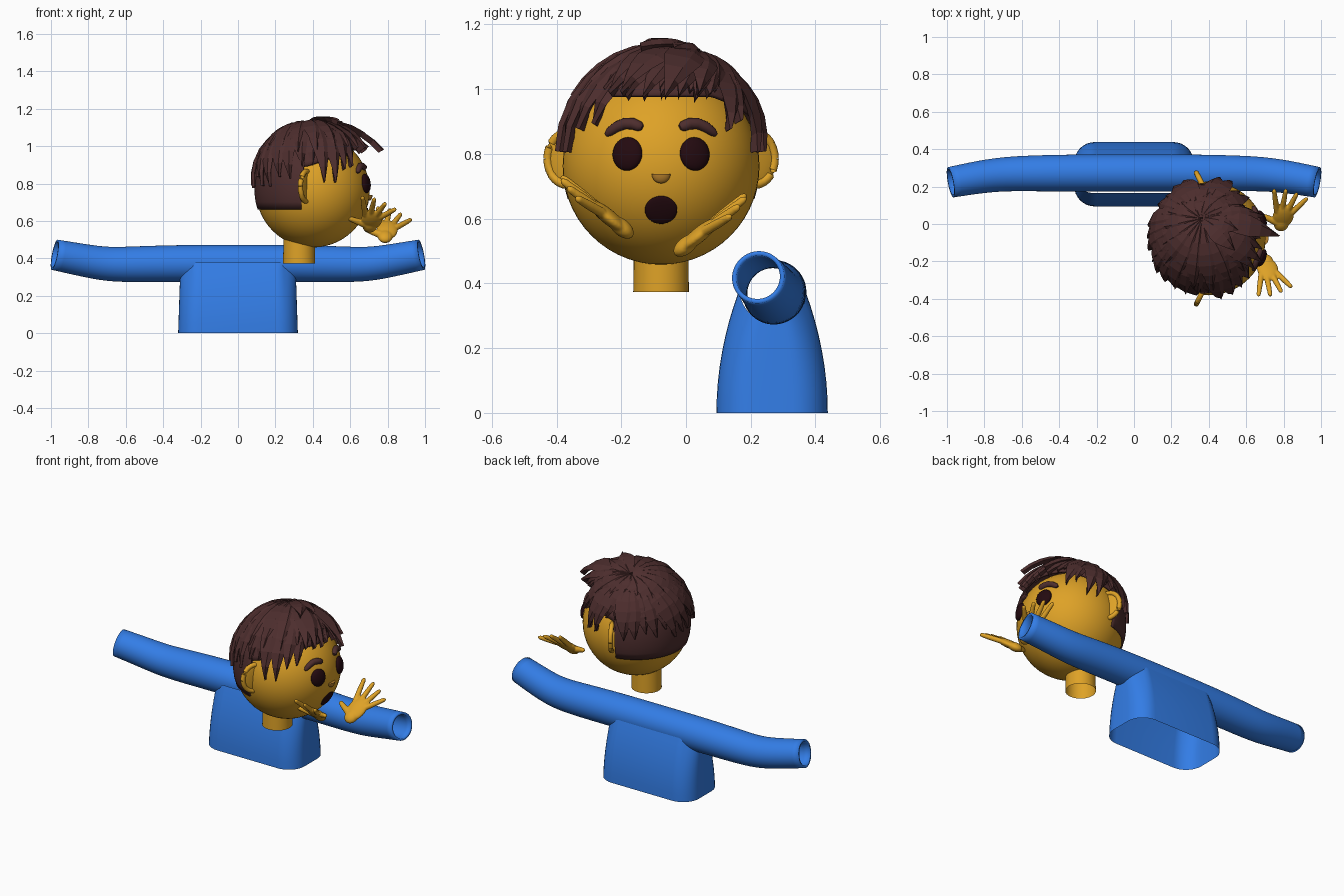
import bpy, bmesh, math, random
from math import sin, cos, pi, radians, sqrt
from mathutils import Vector, Matrix

random.seed(4)
if "Cube" in bpy.data.objects:
    bpy.data.objects.remove(bpy.data.objects["Cube"])


def material(name, rgb):
    m = bpy.data.materials.new(name)
    m.use_nodes = True
    m.diffuse_color = (*rgb, 1)
    m.node_tree.nodes["Principled BSDF"].inputs["Base Color"].default_value = (*rgb, 1)
    return m


SKIN = material("golden skin", (0.73, 0.36, 0.02))
BLUE = material("blue cloth", (0.033, 0.205, 0.79))
HAIR = material("dark brown hair", (0.075, 0.027, 0.027))
DARK = material("near black brown", (0.017, 0.003, 0.005))
NOSE = material("nose tan", (0.46, 0.21, 0.025))

HEAD = Vector((0.40, -0.077, 0.762))
R = 0.304


def finish(name, bm, mat, smooth=True):
    bmesh.ops.recalc_face_normals(bm, faces=bm.faces)
    me = bpy.data.meshes.new(name)
    bm.to_mesh(me)
    bm.free()
    ob = bpy.data.objects.new(name, me)
    bpy.context.collection.objects.link(ob)
    me.materials.append(mat)
    if smooth:
        for o in bpy.context.selected_objects:
            o.select_set(False)
        ob.select_set(True)
        bpy.context.view_layer.objects.active = ob
        bpy.ops.object.shade_smooth_by_angle(angle=radians(40))
    return ob


def modify(ob, kind, **settings):
    mod = ob.modifiers.new(kind.title(), kind)
    for key, value in settings.items():
        setattr(mod, key, value)


def loft(bm, rings, closed=True, caps=False):
    rows = [[bm.verts.new(p) for p in ring] for ring in rings]
    n = len(rows[0])
    for a, b in zip(rows, rows[1:]):
        for i in range(n if closed else n - 1):
            j = (i + 1) % n
            bm.faces.new((a[i], a[j], b[j], b[i]))
    if caps:
        bm.faces.new(rows[0])
        bm.faces.new(rows[-1])


def tube(bm, path, sides, caps=False):
    """Round tube through (point, radius) pairs."""
    pts = [Vector(p) for p, _ in path]
    rings = []
    for k, (_, r) in enumerate(path):
        t = (pts[min(k + 1, len(pts) - 1)] - pts[max(k - 1, 0)]).normalized()
        ref = Vector((0, 0, 1)) if abs(t.z) < 0.9 else Vector((0, 1, 0))
        u = t.cross(ref).normalized()
        v = t.cross(u)
        rings.append([pts[k] + r * (u * cos(a) + v * sin(a))
                      for a in (2 * pi * i / sides for i in range(sides))])
    loft(bm, rings, caps=caps)


def ellipsoid(bm, centre, size, rot=Matrix(), seg=32):
    mat = Matrix.Translation(centre) @ rot.to_4x4() @ Matrix.Diagonal((*size, 1))
    bmesh.ops.create_uvsphere(bm, u_segments=seg, v_segments=seg // 2, radius=1, matrix=mat)


def on_head(y, z, lift=0.0):
    dy, dz = y - HEAD.y, z - HEAD.z
    p = Vector((sqrt(R * R - dy * dy - dz * dz), dy, dz))
    return HEAD + p.normalized() * (R + lift)


def facing(p):
    return (p - HEAD).to_track_quat('X', 'Z').to_matrix()


# Shirt: one hollow tube for both sleeves
bm = bmesh.new()
half = [((0.3, 0.273, 0.373), 0.1), ((0.55, 0.271, 0.368), 0.097), ((0.70, 0.267, 0.367), 0.092),
        ((0.83, 0.251, 0.39), 0.088), ((0.98, 0.223, 0.419), 0.083)]
left = [((-p[0], p[1], p[2]), r) for p, r in reversed(half)]
tube(bm, left + [((0, 0.273, 0.373), 0.1)] + half, 24)
sleeves = finish("sleeves", bm, BLUE)
modify(sleeves, 'SUBSURF', levels=2, render_levels=2)
modify(sleeves, 'SOLIDIFY', thickness=0.014, offset=-1)

# Shirt: open-bottomed body, its upper rim fitted to the sleeve tube
bm = bmesh.new()
outline = []
for sx, sy, start in ((1, 1, 0), (-1, 1, 90), (-1, -1, 180), (1, -1, 270)):
    for k in range(9):
        a = radians(start + k * 11.25)
        outline.append((sx * 0.21 + 0.11 * cos(a), sy * 0.062 + 0.11 * sin(a)))
rings = []
for step in range(9):
    t = step / 8
    ring = []
    for x, dy in outline:
        d = dy * (1 - 0.41 * t * t)
        top_d = dy * 0.59
        top = 0.38 - sqrt(max(0, 0.1 ** 2 - top_d ** 2))
        ring.append((x * (1 - 0.03 * t), 0.266 + d, top * t))
    rings.append(ring)
loft(bm, rings)
finish("shirt_body", bm, BLUE)

# Head and neck
bm = bmesh.new()
ellipsoid(bm, HEAD, (R, R, R), seg=56)
finish("head", bm, SKIN)
bm = bmesh.new()
tube(bm, [((0.327, -0.077, 0.373), 0.086), ((0.327, -0.077, 0.56), 0.083)], 40)
finish("neck", bm, SKIN)

# Face and ears, mirrored about the head's middle
for side, label in ((1, "left"), (-1, "right")):
    eye = on_head(HEAD.y + side * 0.104, 0.80)
    bm = bmesh.new()
    ellipsoid(bm, eye, (0.022, 0.048, 0.052), facing(eye))
    finish(label + "_eye", bm, DARK)

    bm = bmesh.new()
    arch = [(0.057, 0.88, 0.008), (0.065, 0.883, 0.016), (0.085, 0.891, 0.018), (0.11, 0.892, 0.018),
            (0.135, 0.882, 0.017), (0.158, 0.866, 0.014), (0.168, 0.857, 0.006)]
    tube(bm, [(on_head(HEAD.y + side * y, z, 0.004), r) for y, z, r in arch], 12, True)
    finish(label + "_eyebrow", bm, HAIR)

    bm = bmesh.new()
    u = Vector((-0.45, side * 0.89, 0))
    mid = Vector((0.365, HEAD.y + side * 0.288, 0.785))
    loop = []
    for i in range(29):
        a = 2 * pi * i / 28
        loop.append((mid + u * 0.07 * cos(a) + Vector((0, 0, 0.08 * sin(a))), 0.014))
    tube(bm, loop, 10)
    spin = Matrix.Rotation(math.atan2(u.y, u.x) - pi / 2, 3, 'Z')
    ellipsoid(bm, mid, (0.009, 0.07, 0.08), spin, 24)
    finish(label + "_ear", bm, SKIN)

mouth = on_head(HEAD.y, 0.627)
bm = bmesh.new()
ellipsoid(bm, mouth, (0.009, 0.05, 0.048), facing(mouth))
finish("mouth", bm, DARK)

# Half-round nose with a flat top
bm = bmesh.new()
tip = on_head(HEAD.y, 0.738)
ellipsoid(bm, tip, (0.016, 0.029, 0.029))
cut = bmesh.ops.bisect_plane(bm, geom=bm.verts[:] + bm.edges[:] + bm.faces[:],
                             plane_co=tip, plane_no=(0, 0, 1), clear_outer=True)
bmesh.ops.holes_fill(bm, edges=bm.edges)
finish("nose", bm, NOSE)


# Hair
def direction(az, el):
    a, e = radians(az), radians(el)
    return Vector((cos(e) * cos(a), cos(e) * sin(a), sin(e)))


def hairline(az):
    a = abs(az)
    if a < 40:
        return 41
    if a < 102:
        return 41 - (a - 40) * 0.3
    return -19


bm = bmesh.new()
rows = []
for k in range(15):
    ring = []
    for i in range(120):
        az = -180 + 3 * i
        el = 89.5 + (hairline(az) - 89.5) * k / 14
        lump = 0.045 * max(0, sin(radians(el))) ** 1.5
        ring.append(HEAD + direction(az, el) * (0.312 + lump))
    rows.append(ring)
loft(bm, rows)
modify(finish("hair_cap", bm, HAIR), 'SOLIDIFY', thickness=0.012, offset=-1)

WHORL = Vector((-0.04, 0.11, 0.36)).normalized()


def lock(bm, az, el, tip_r, width, base_r=0.368, bulge=0.012):
    """Pointed, ridged lock running over the skull from the whorl."""
    end = direction(az, el)
    total = WHORL.angle(end)
    side = WHORL.cross(end).normalized()
    rings = []
    for k in range(8):
        t = 0.03 + 0.97 * k / 7
        d = Matrix.Rotation(total * t, 3, side) @ WHORL
        r = base_r + (tip_r - base_r) * t ** 1.5 + bulge * sin(pi * t)
        w = width * min(1, 0.25 + 1.6 * t) * min(1, 2.6 * (1.012 - t))
        across = side * w
        rings.append([HEAD + d * (r - 0.014) + across, HEAD + d * r + across * 0.35,
                      HEAD + d * (r - 0.008) - across, HEAD + d * (r - 0.035)])
    loft(bm, rings, caps=True)


bm = bmesh.new()
for i in range(32):
    az = -180 + 360 * i / 32
    a = abs(az)
    if a < 45:
        el, tip = random.uniform(35, 41), random.uniform(0.35, 0.375)
    elif a < 102:
        el, tip = (8 if 66 < a < 80 else random.uniform(20, 27)), 0.335
    else:
        el, tip = random.uniform(2, 14), 0.335
    lock(bm, az, el, tip + random.uniform(-0.004, 0.006), random.uniform(0.045, 0.06))
# Shorter upper layer
for i in range(17):
    az = -170 + 360 * i / 17
    lock(bm, az, random.uniform(36, 50), 0.358, random.uniform(0.04, 0.055), 0.374)
# Loose fringe and crown tuft
lock(bm, 2, 30, 0.44, 0.06)
lock(bm, 22, 36, 0.40, 0.05)
lock(bm, -24, 37, 0.39, 0.05)
lock(bm, -25, 68, 0.412, 0.05, 0.375)
lock(bm, 15, 66, 0.405, 0.045, 0.375)
finish("hair_locks", bm, HAIR, smooth=False)


# Open hands raised beside the mouth
def hand(name, place):
    bm = bmesh.new()
    tips = [(0.665, -0.387, 0.732), (0.73, -0.387, 0.722), (0.79, -0.367, 0.697), (0.845, -0.34, 0.665)]
    wrist = Vector((0.70, -0.18, 0.557))
    across = Vector((0.97, 0.1, -0.16)).normalized()
    along = Vector((0, -0.77, 0.64))
    along = (along - across * along.dot(across)).normalized()
    normal = across.cross(along)
    rot = Matrix((across, along, normal)).transposed()
    palm = wrist + along * 0.08
    ellipsoid(bm, palm, (0.057, 0.078, 0.023), rot, 24)
    ellipsoid(bm, wrist + along * 0.025, (0.04, 0.045, 0.026), rot, 24)
    for k, t in enumerate(tips):
        base = palm + across * (-0.04 + 0.027 * k) + along * 0.03
        end = Vector(t)
        tube(bm, [(base, 0.016), (base.lerp(end, 0.5), 0.015), (base.lerp(end, 0.92), 0.012),
                  (end, 0.005)], 12, True)
    thumb = Vector((0.59, -0.25, 0.615))
    base = wrist + along * 0.03 - across * 0.015
    tube(bm, [(base, 0.022), (base.lerp(thumb, 0.6), 0.017), (base.lerp(thumb, 0.92), 0.013),
              (thumb, 0.006)], 12, True)
    bmesh.ops.transform(bm, matrix=place, verts=bm.verts)
    ob = finish(name, bm, SKIN)
    modify(ob, 'REMESH', mode='VOXEL', voxel_size=0.005, use_smooth_shade=True)
    modify(ob, 'SMOOTH', factor=0.5, iterations=4)


hand("right_hand", Matrix())
hand("left_hand", Matrix.Translation((0.083, -0.2, -0.056)) @ Matrix.Diagonal((1, -1, 1, 1)))
